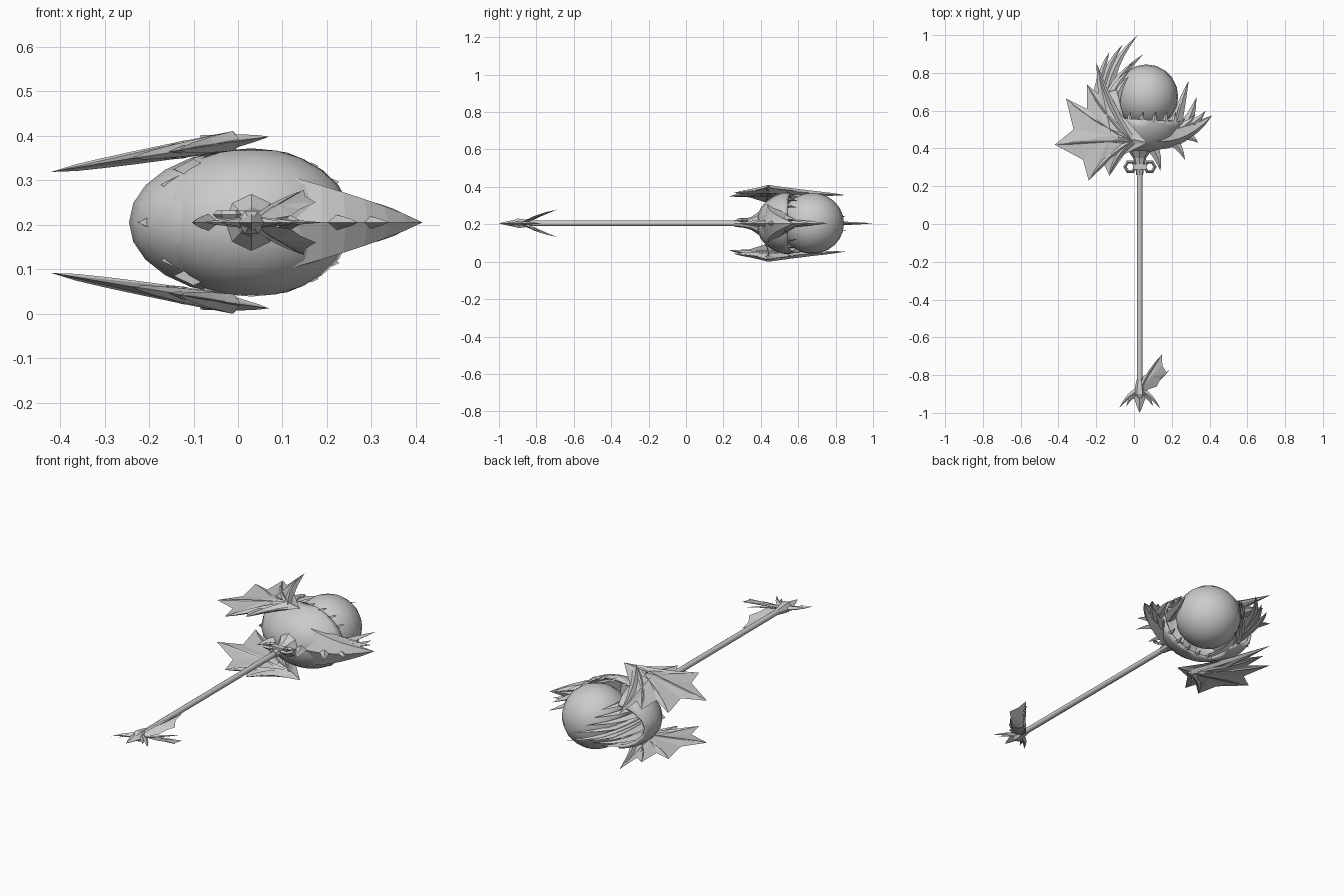
import bpy, bmesh, math
from mathutils import Vector

if "Cube" in bpy.data.objects:
    bpy.data.objects.remove(bpy.data.objects["Cube"], do_unlink=True)

MID = 0.205   # height of the symmetry plane
AX = 0.03     # x of the shaft

grey = bpy.data.materials.new("plain_grey")
grey.use_nodes = True
grey.diffuse_color = (0.6, 0.6, 0.6, 1)
grey.node_tree.nodes["Principled BSDF"].inputs["Base Color"].default_value = (0.6, 0.6, 0.6, 1)


def finish(name, bm, smooth=False):
    bmesh.ops.recalc_face_normals(bm, faces=bm.faces)
    mesh = bpy.data.meshes.new(name)
    bm.to_mesh(mesh)
    bm.free()
    mesh.materials.append(grey)
    obj = bpy.data.objects.new(name, mesh)
    bpy.context.collection.objects.link(obj)
    if smooth:
        for o in bpy.context.selected_objects:
            o.select_set(False)
        obj.select_set(True)
        bpy.context.view_layer.objects.active = obj
        bpy.ops.object.shade_smooth_by_angle(angle=math.radians(40))
    return obj


def blade(name, a, b, c, w, t, sides=4, steps=6, power=0.8):
    """Tapered blade along a bent path; w is half width, t half thickness in z."""
    a, b, c = Vector(a), Vector(b), Vector(c)
    bm = bmesh.new()
    prev = first = None
    for i in range(steps):
        u = i / steps
        p = a * (1 - u) ** 2 + b * 2 * u * (1 - u) + c * u * u
        d = ((b - a) * (1 - u) + (c - b) * u).normalized()
        side = d.cross(Vector((0, 0, 1))).normalized()
        up = side.cross(d)
        k = (1 - u) ** power
        ring = []
        for j in range(sides):
            g = math.tau * j / sides
            ring.append(bm.verts.new(p + side * w * k * math.cos(g) + up * t * k * math.sin(g)))
        if prev:
            for j in range(sides):
                n = (j + 1) % sides
                bm.faces.new((prev[j], prev[n], ring[n], ring[j]))
        else:
            bm.faces.new(ring)
        prev = ring
    tip = bm.verts.new(c)
    for j in range(sides):
        bm.faces.new((prev[j], prev[(j + 1) % sides], tip))
    return finish(name, bm)


def fan(name, hub, outline, thick):
    """Closed membrane with a thin scalloped rim and a thick ridge at the hub."""
    bm = bmesh.new()
    rim = [bm.verts.new(p) for p in outline]
    for s in (1, -1):
        h = bm.verts.new(Vector(hub) + Vector((0, 0, s * thick)))
        for p, q in zip(rim, rim[1:] + rim[:1]):
            bm.faces.new((h, p, q))
    return finish(name, bm)


def ellipsoid(name, centre, radii, cuts=(), thick=0.0):
    """Smooth ellipsoid; each cut (point, normal) removes the normal side."""
    bm = bmesh.new()
    bmesh.ops.create_uvsphere(bm, u_segments=20, v_segments=12, radius=1)
    for v in bm.verts:
        v.co = Vector([c + r * k for c, r, k in zip(centre, radii, v.co)])
    for point, normal in cuts:
        geom = bm.verts[:] + bm.edges[:] + bm.faces[:]
        bmesh.ops.bisect_plane(bm, geom=geom, plane_co=point, plane_no=normal, clear_outer=True)
    obj = finish(name, bm, True)
    if thick:
        mod = obj.modifiers.new("shell", "SOLIDIFY")
        mod.thickness = thick
        mod.offset = -1
    return obj


def lathe(name, profile, sides, smooth=False):
    """Turned part around the shaft axis, profile of (y, radius)."""
    bm = bmesh.new()
    rings = []
    for y, r in profile:
        rings.append([bm.verts.new((AX + r * math.cos(math.tau * j / sides), y,
                                    MID + r * math.sin(math.tau * j / sides))) for j in range(sides)])
    for a, b in zip(rings, rings[1:]):
        for j in range(sides):
            n = (j + 1) % sides
            bm.faces.new((a[j], a[n], b[n], b[j]))
    bm.faces.new(rings[0])
    bm.faces.new(rings[-1])
    return finish(name, bm, smooth)


# Shaft and the flared socket under the head
lathe("shaft", [(-0.9, 0.015), (0.36, 0.015)], 10, True)
lathe("socket", [(0.26, 0.018), (0.31, 0.024), (0.35, 0.035), (0.4, 0.07), (0.44, 0.1)], 8)

# Pair of six-sided rings on a bar
for side, x in (("right", -0.02), ("left", 0.083)):
    bpy.ops.mesh.primitive_torus_add(major_segments=6, minor_segments=4, major_radius=0.028,
                                     minor_radius=0.009, location=(x, 0.303, MID + 0.018))
    bpy.context.object.name = "collar_ring_" + side
    bpy.context.object.data.materials.append(grey)
bpy.ops.mesh.primitive_cube_add(size=1, location=(AX, 0.303, MID + 0.018))
bar = bpy.context.object
bar.name = "collar_bar"
bar.scale = (0.07, 0.03, 0.02)
bar.data.materials.append(grey)

# Orb held in the open shell
ellipsoid("orb", (0.066, 0.675, MID), (0.168, 0.17, 0.163))
ellipsoid("lower_shell", (0.03, 0.56, MID), (0.23, 0.185, 0.167),
          [((0, 0.555, 0), (0.05, 1, 0))], 0.015)
ellipsoid("side_shell", (0.03, 0.6, MID), (0.275, 0.21, 0.167),
          [((-0.07, 0.62, 0), (1, 0.25, 0)), ((0, 0.74, 0), (-0.3, 1, 0))], 0.015)

# Beak on the left, with stacked ridge plates
blade("beak", (0.1, 0.49, MID), (0.25, 0.44, MID), (0.415, 0.575, MID), 0.1, 0.13, 6, 7, 0.9)
for i in range(3):
    x = 0.2 + 0.055 * i
    for s in (1, -1):
        blade("beak_ridge", (x - 0.03, 0.48 + 0.02 * i, MID + s * (0.065 - 0.017 * i)),
              (x + 0.03, 0.5 + 0.02 * i, MID + s * (0.06 - 0.017 * i)),
              (x + 0.07, 0.56 + 0.02 * i, MID + s * (0.035 - 0.01 * i)), 0.03, 0.02, 4, 3)

# Spikes around the beak and under the shell
spikes = [((0.2, 0.5), (0.23, 0.6), (0.26, 0.69)), ((0.22, 0.52), (0.25, 0.64), (0.29, 0.76)),
          ((0.26, 0.5), (0.31, 0.58), (0.33, 0.67)), ((0.24, 0.48), (0.3, 0.47), (0.34, 0.43)),
          ((0.18, 0.46), (0.24, 0.42), (0.27, 0.34)), ((0.09, 0.42), (0.13, 0.36), (0.14, 0.28)),
          ((-0.04, 0.44), (-0.09, 0.37), (-0.1, 0.3))]
for a, b, c in spikes:
    blade("shell_spike", (*a, MID), (*b, MID), (*c, MID), 0.035, 0.025, 4, 4)

# Teeth along the rim of the shell
for i in range(7):
    g = math.radians(35 + 110 * i / 6)
    for s in (1, -1):
        x, z = 0.04 + 0.21 * math.cos(g), MID + s * 0.158 * math.sin(g)
        blade("rim_tooth", (x, 0.54, z), (x, 0.57, z), (x + 0.01, 0.595, z - s * 0.006),
              0.016, 0.008, 4, 2)

# Long curved tendrils sweeping back past the orb
tendrils = [(-0.15, 0.02, 1.0, 0), (-0.17, -0.06, 0.95, 0), (-0.18, -0.13, 0.91, 0),
            (-0.12, 0.05, 0.9, 0), (-0.14, 0.0, 0.86, 0.045), (-0.13, -0.02, 0.82, 0.085),
            (-0.1, -0.03, 0.78, 0.12)]
for x, tx, ty, dz in tendrils:
    for s in ((1, -1) if dz else (1,)):
        blade("tendril", (x + 0.0, 0.5, MID + s * dz), (x - 0.03, 0.5 + 0.6 * (ty - 0.5), MID + s * dz),
              (tx, ty, MID + s * dz * 0.8), 0.045, 0.022, 4, 8)

# Two mirrored webbed wings, above and below the head
tips = [(-0.2, 0.855), (-0.25, 0.74), (-0.36, 0.665), (-0.42, 0.42), (-0.24, 0.23), (-0.13, 0.255)]
valleys = [(-0.19, 0.69), (-0.25, 0.61), (-0.32, 0.5), (-0.27, 0.34), (-0.16, 0.32)]
outline = [(0.07, 0.43), (-0.05, 0.56), (-0.14, 0.66)]
for i, tip in enumerate(tips):
    outline.append(tip)
    outline += valleys[i:i + 1]
outline.append((-0.05, 0.37))
for label, s in (("upper", 1), ("lower", -1)):
    def place(p, s=s):
        return (p[0], p[1], MID + s * min(0.185 + 0.17 * p[0], 0.193))
    fan(label + "_wing_web", place((-0.12, 0.47)), [place(p) for p in outline], 0.02)
    for tip in tips:
        bend = (tip[0] * 0.55 - 0.03, 0.45 + (tip[1] - 0.45) * 0.45)
        blade(label + "_wing_bone", place((-0.01, 0.44)), place(bend), place(tip), 0.026, 0.022, 4, 6, 0.6)
    blade(label + "_wing_root", place((-0.08, 0.46)), place((0.0, 0.45)), place((0.07, 0.43)), 0.05, 0.025)

# Pommel: knot, pointed leaf, side thorns and two small webbed fins
lathe("pommel_knot", [(-0.93, 0.012), (-0.9, 0.03), (-0.86, 0.024), (-0.82, 0.015)], 6)
blade("pommel_leaf", (AX, -0.91, MID), (AX, -0.95, MID), (AX, -1.0, MID), 0.034, 0.02, 4, 4)
for s in (1, -1):
    blade("pommel_thorn", (AX, -0.88, MID), (AX + s * 0.06, -0.9, MID), (AX + s * 0.108, -0.975, MID), 0.02, 0.014)
    blade("pommel_barb", (AX, -0.89, MID), (AX + s * 0.05, -0.91, MID), (AX + s * 0.07, -0.965, MID), 0.018, 0.012)
    shape = [(0.03, -0.89, 0), (0.045, -0.81, 0.02), (0.1, -0.77, 0.045), (0.148, -0.69, 0.073),
             (0.15, -0.75, 0.06), (0.175, -0.79, 0.045), (0.14, -0.82, 0.03), (0.12, -0.86, 0.015)]
    fan("pommel_fin", (0.09, -0.81, MID + s * 0.034), [(x, y, MID + s * z) for x, y, z in shape], 0.006)
    blade("pommel_fin_bone", (0.03, -0.88, MID), (0.07, -0.79, MID + s * 0.04),
          (0.148, -0.69, MID + s * 0.073), 0.014, 0.01)
blade("pommel_back_spike", (AX, -0.88, MID), (0.1, -0.86, MID), (0.19, -0.77, MID), 0.018, 0.012)
